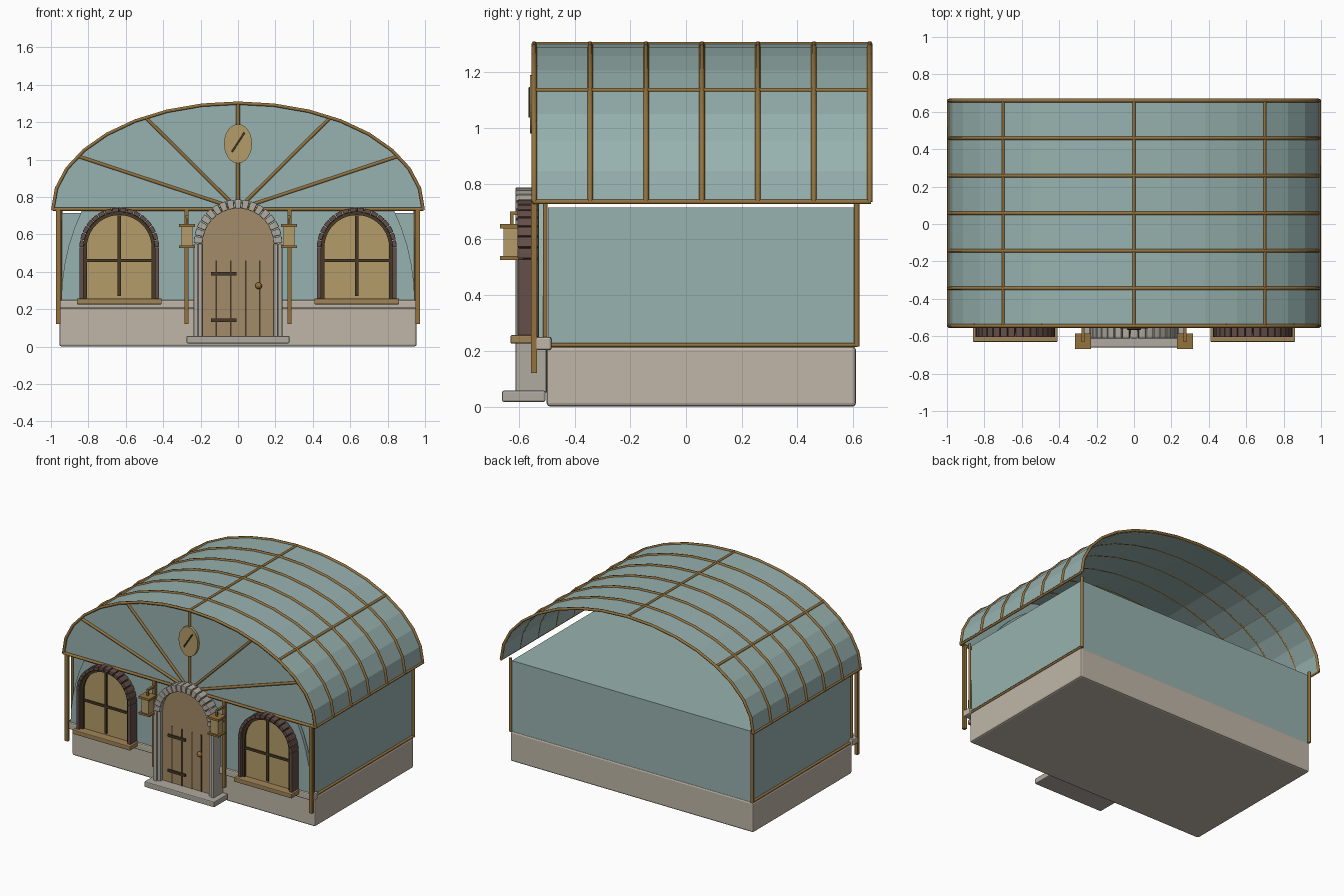
import bpy, bmesh, math
from math import sin, cos, pi

if "Cube" in bpy.data.objects:
    bpy.data.objects.remove(bpy.data.objects["Cube"])


def mat(name, r, g, b):
    m = bpy.data.materials.new(name)
    m.diffuse_color = tuple((c / 255) ** 2.2 for c in (r, g, b)) + (1,)
    m.use_nodes = True
    m.node_tree.nodes["Principled BSDF"].inputs["Base Color"].default_value = m.diffuse_color
    return m


TEAL = mat("teal_panel", 150, 177, 174)
STONE = mat("base_stone", 190, 181, 166)
GREY = mat("arch_stone", 174, 168, 158)
BRASS = mat("bronze_trim", 146, 114, 64)
GLASS = mat("amber_glass", 178, 155, 104)
DOOR = mat("door_wood", 162, 138, 104)
SILL = mat("sill_wood", 158, 130, 88)
FRAME = mat("window_brick", 100, 80, 74)
DARK = mat("dark_iron", 72, 59, 42)


def finish(bm, name, m, bevel=0):
    bmesh.ops.recalc_face_normals(bm, faces=bm.faces)
    me = bpy.data.meshes.new(name)
    bm.to_mesh(me)
    bm.free()
    me.materials.append(m)
    ob = bpy.data.objects.new(name, me)
    bpy.context.collection.objects.link(ob)
    if bevel:
        b = ob.modifiers.new("bevel", 'BEVEL')
        b.width, b.segments = bevel, 2
    return ob


def box(name, m, x0, x1, y0, y1, z0, z1, bevel=0):
    bm = bmesh.new()
    bmesh.ops.create_cube(bm, size=1)
    for v in bm.verts:
        v.co = ((x0 + x1) / 2 + v.co.x * (x1 - x0), (y0 + y1) / 2 + v.co.y * (y1 - y0),
                (z0 + z1) / 2 + v.co.z * (z1 - z0))
    return finish(bm, name, m, bevel)


def prism(name, m, pts, y0, y1, bevel=0):
    """Outline in the xz plane, extruded from y0 to y1."""
    bm = bmesh.new()
    f = bm.faces.new([bm.verts.new((x, y0, z)) for x, z in pts])
    ext = bmesh.ops.extrude_face_region(bm, geom=[f])
    for v in ext["geom"]:
        if isinstance(v, bmesh.types.BMVert):
            v.co.y = y1
    return finish(bm, name, m, bevel)


def tube(name, m, pts, r=0.01, res=1):
    cu = bpy.data.curves.new(name, 'CURVE')
    cu.dimensions = '3D'
    cu.bevel_depth, cu.bevel_resolution, cu.use_fill_caps = r, res, True
    s = cu.splines.new('POLY')
    s.points.add(len(pts) - 1)
    for p, c in zip(s.points, pts):
        p.co = (*c, 1)
    cu.materials.append(m)
    ob = bpy.data.objects.new(name, cu)
    bpy.context.collection.objects.link(ob)
    bpy.ops.object.select_all(action='DESELECT')
    ob.select_set(True)
    bpy.context.view_layer.objects.active = ob
    bpy.ops.object.convert(target='MESH')


def ellipse(cx, cz, a, b, t0, t1, n):
    return [(cx + a * cos(t0 + (t1 - t0) * i / n), cz + b * sin(t0 + (t1 - t0) * i / n))
            for i in range(n + 1)]


def arch(cx, zc, r, zb, n=20):
    return [(cx + r, zb)] + ellipse(cx, zc, r, r, 0, pi, n) + [(cx - r, zb)]


def arch_ring(name, m, cx, zc, ro, ri, zb, y0, y1):
    prism(name, m, arch(cx, zc, ro, zb) + arch(cx, zc, ri, zb)[::-1], y0, y1)


def voussoirs(name, m, cx, zc, ro, ri, y0, y1, n, bevel):
    for i in range(n):
        t0, t1 = pi * i / n + 0.012, pi * (i + 1) / n - 0.012
        prism(name, m, ellipse(cx, zc, ro, ro, t0, t1, 2) + ellipse(cx, zc, ri, ri, t1, t0, 2),
              y0, y1, bevel)


ZR, A, B, N = 0.735, 0.99, 0.567, 16   # roof ellipse

# Stone base and front ledge
box("stone_base", STONE, -.955, .955, -.5, .61, 0, .215, .012)
box("front_ledge", STONE, -.972, .972, -.545, -.483, .203, .25, .008)

# Main body and arched front wall
box("body", TEAL, -.945, .945, -.495, .605, .21, .715)
prism("front_wall", TEAL, ellipse(0, .24, .945, 1.04, 0, pi, 32), -.53, -.505)
box("door_backing", TEAL, -.2, .2, -.55, -.5, .055, .6)

# Vaulted roof shell and front gable
roof = ellipse(0, ZR, A, B, 0, pi, N)
inner = ellipse(0, ZR, A - .008, B - .008, pi, 0, N)
prism("roof_shell", TEAL, roof + inner, -.545, .66)
prism("front_gable", TEAL, inner, -.54, -.53)

# Roof ribs and lengthwise rails
for i in range(7):
    y = -.545 + i * .2008
    tube("roof_rib", BRASS, [(x, y, z) for x, z in roof])
for t in (0, 45, 90, 135, 180):
    x, z = A * cos(math.radians(t)), ZR + B * sin(math.radians(t))
    tube("roof_rail", BRASS, [(x, -.55, z), (x, .665, z)], .009)

# Gable spokes, bottom bar and plaque
tube("gable_bar", BRASS, [(-A, -.545, ZR), (A, -.545, ZR)])
for t in (30, 60, 90, 120, 150):
    c, s = A * cos(math.radians(t)), B * sin(math.radians(t))
    tube("gable_spoke", BRASS, [(c * .05, -.543, ZR + s * .05), (c, -.543, ZR + s)])
prism("plaque", GLASS, ellipse(0, 1.085, .075, .105, 0, 2 * pi * 23 / 24, 23), -.56, -.538)
tube("plaque_bar", DARK, [(-.033, -.561, 1.04), (.035, -.561, 1.145)], .005)

for s in (-1, 1):
    # Posts and wall trim
    box("front_post", BRASS, s * .96 - .012, s * .96 + .012, -.557, -.535, .12, ZR)
    box("door_post", BRASS, s * .275 - .011, s * .275 + .011, -.557, -.535, .12, ZR)
    tube("corner_post", BRASS, [(s * .95, -.505, .22), (s * .95, -.505, ZR)], .009)
    tube("corner_post", BRASS, [(s * .95, .613, .215), (s * .95, .613, ZR)], .011)
    tube("side_trim", BRASS, [(s * .95, -.5, .221), (s * .95, .615, .221)], .009)

    # Lanterns
    lx = s * .272
    box("lantern_body", GLASS, lx - .029, lx + .029, -.655, -.597, .54, .65)
    box("lantern_base", BRASS, lx - .043, lx + .043, -.667, -.585, .527, .54)
    box("lantern_cap", BRASS, lx - .043, lx + .043, -.667, -.585, .64, .655)
    box("lantern_bracket", BRASS, lx - .008, lx + .008, -.63, -.545, .688, .7)
    box("lantern_hanger", BRASS, lx - .006, lx + .006, -.632, -.62, .65, .7)
    box("lantern_arm", BRASS, lx - .008, lx + .008, -.6, -.545, .59, .602)

    # Windows
    wx, zc = s * .635, .53
    prism("window_glass", GLASS, arch(wx, zc, .185, .25), -.57, -.53)
    arch_ring("window_inner_frame", DARK, wx, zc, .192, .173, .25, -.585, -.53)
    voussoirs("window_arch_brick", FRAME, wx, zc, .213, .19, -.605, -.53, 16, .003)
    for k in (-1, 1):
        jx = wx + k * .2015
        box("window_jamb", FRAME, jx - .0115, jx + .0115, -.605, -.53, .25, zc, .004)
    box("window_mullion", DARK, wx - .009, wx + .009, -.58, -.565, .27, .7)
    box("window_crossbar", DARK, wx - .175, wx + .175, -.58, -.565, .452, .468)
    box("window_sill", SILL, wx - .227, wx + .227, -.63, -.535, .226, .257, .005)

    # Door jambs
    a, b = sorted((s * .19, s * .213))
    box("door_inner_jamb", GREY, a, b, -.6, -.5, .05, .55, .004)
    a, b = sorted((s * .213, s * .237))
    box("door_outer_jamb", GREY, a, b, -.612, -.5, .05, .55, .006)

# Doorway: step, arch stones, door leaf and ironwork
box("door_step", GREY, -.275, .275, -.66, -.505, .017, .057, .006)
voussoirs("door_arch_stone", GREY, 0, .55, .237, .188, -.612, -.53, 17, .005)
prism("door_leaf", DOOR, arch(0, .55, .192, .05), -.575, -.5)
for x in (-.115, -.038, .042, .115):
    box("door_groove", DARK, x - .004, x + .004, -.579, -.57, .055, .46)
for z in (.14, .39):
    box("door_hinge", DARK, -.145, -.008, -.585, -.57, z - .009, z + .009)
bm = bmesh.new()
bmesh.ops.create_uvsphere(bm, u_segments=12, v_segments=8, radius=.018)
knob = finish(bm, "door_knob", BRASS)
knob.location = (.11, -.59, .325)
